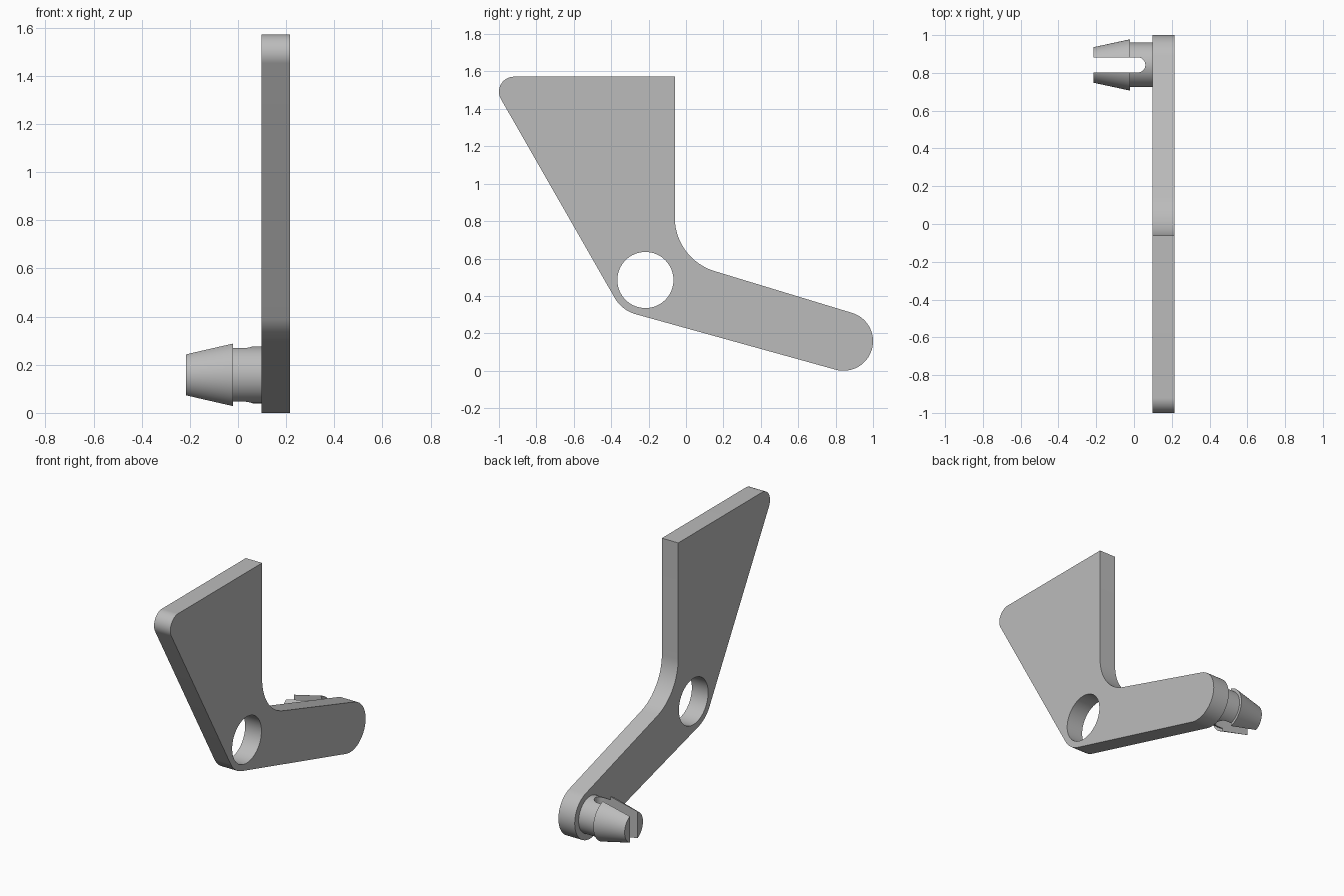
import bpy, bmesh, math
from math import sin, cos, radians
from mathutils import Matrix, Vector

if "Cube" in bpy.data.objects:
    bpy.data.objects.remove(bpy.data.objects["Cube"])

GREY = (0.5, 0.5, 0.5, 1)
grey = bpy.data.materials.new("plain grey")
grey.use_nodes = True
grey.diffuse_color = GREY
grey.node_tree.nodes["Principled BSDF"].inputs["Base Color"].default_value = GREY

PLATE_IN, PLATE_OUT = 0.098, 0.215
END_Y, END_Z, END_R = 0.842, 0.158, 0.158


def arc(y, z, r, start, end, steps=20):
    """Points of an arc in the y-z plane, angles in degrees."""
    angles = [radians(start + (end - start) * i / steps) for i in range(steps + 1)]
    return [(y + r * cos(a), z + r * sin(a)) for a in angles]


def make_object(name, bm):
    bmesh.ops.recalc_face_normals(bm, faces=bm.faces)
    mesh = bpy.data.meshes.new(name)
    bm.to_mesh(mesh)
    bm.free()
    mesh.materials.append(grey)
    obj = bpy.data.objects.new(name, mesh)
    bpy.context.collection.objects.link(obj)
    return obj


def extrude(name, points, direction):
    """Closed flat outline pushed along a direction."""
    bm = bmesh.new()
    face = bm.faces.new([bm.verts.new(p) for p in points])
    moved = bmesh.ops.extrude_face_region(bm, geom=[face])["geom"]
    verts = [v for v in moved if isinstance(v, bmesh.types.BMVert)]
    bmesh.ops.translate(bm, verts=verts, vec=direction)
    return make_object(name, bm)


def cut(obj, cutter):
    bpy.ops.object.select_all(action="DESELECT")
    obj.select_set(True)
    bpy.context.view_layer.objects.active = obj
    mod = obj.modifiers.new("cut", "BOOLEAN")
    mod.operation = "DIFFERENCE"
    mod.solver = "EXACT"
    mod.object = cutter
    bpy.ops.object.modifier_apply(modifier=mod.name)
    bpy.data.objects.remove(cutter)
    bpy.ops.object.shade_smooth_by_angle(angle=radians(25))


# Bent plate: outline of tangent arcs and straight edges
hole_y, hole_z, hole_r = -0.217, 0.485, 0.15
edge_y, top_z = -0.06, 1.572
tilt, lean, fall = 16.9, 60.2, 15.5
fillet = 0.3
t = radians(tilt)
arm_y, arm_z = END_Y + END_R * sin(t), END_Z + END_R * cos(t)
fillet_y = edge_y + fillet
fillet_z = arm_z + (arm_y - fillet_y) * math.tan(t) + fillet / cos(t)

outline = [(edge_y, top_z)]
outline += arc(-0.92, top_z - 0.08, 0.08, 90, 270 - lean)
outline += arc(hole_y, hole_z, 0.19, 270 - lean, 270 - fall)
outline += arc(END_Y, END_Z, END_R, -90 - fall, 90 - tilt, 36)
outline += arc(fillet_y, fillet_z, fillet, 270 - tilt, 180)
plate = extrude("bent_plate", [(PLATE_IN, y, z) for y, z in outline],
                Vector((PLATE_OUT - PLATE_IN, 0, 0)))

# Round pivot hole
circle = arc(hole_y, hole_z, hole_r, 0, 360, 64)[:-1]
cut(plate, extrude("hole_cutter", [(0, y, z) for y, z in circle], Vector((0.4, 0, 0))))

# Snap pin: lathed profile of (x, radius) with a tapered barb
profile = [(-0.215, 0), (-0.215, 0.094), (-0.02, 0.136), (-0.02, 0.118),
           (PLATE_IN + 0.01, 0.118), (PLATE_IN + 0.01, 0)]
bm = bmesh.new()
verts = [bm.verts.new((x, r, 0)) for x, r in profile]
edges = [bm.edges.new(pair) for pair in zip(verts, verts[1:])]
bmesh.ops.spin(bm, geom=verts + edges, cent=(0, 0, 0), axis=(1, 0, 0),
               angle=math.tau, steps=64)
bmesh.ops.remove_doubles(bm, verts=bm.verts, dist=0.0001)
bmesh.ops.transform(bm, matrix=Matrix.Translation((0, END_Y, END_Z)), verts=bm.verts)
pin = make_object("snap_pin", bm)

# Vertical slot with a round end that splits the pin
half = 0.04
slot = [(-0.3, END_Y - half)] + arc(0.02, END_Y, half, -90, 90) + [(-0.3, END_Y + half)]
cut(pin, extrude("slot_cutter", [(x, y, -0.1) for x, y in slot], Vector((0, 0, 0.6))))
